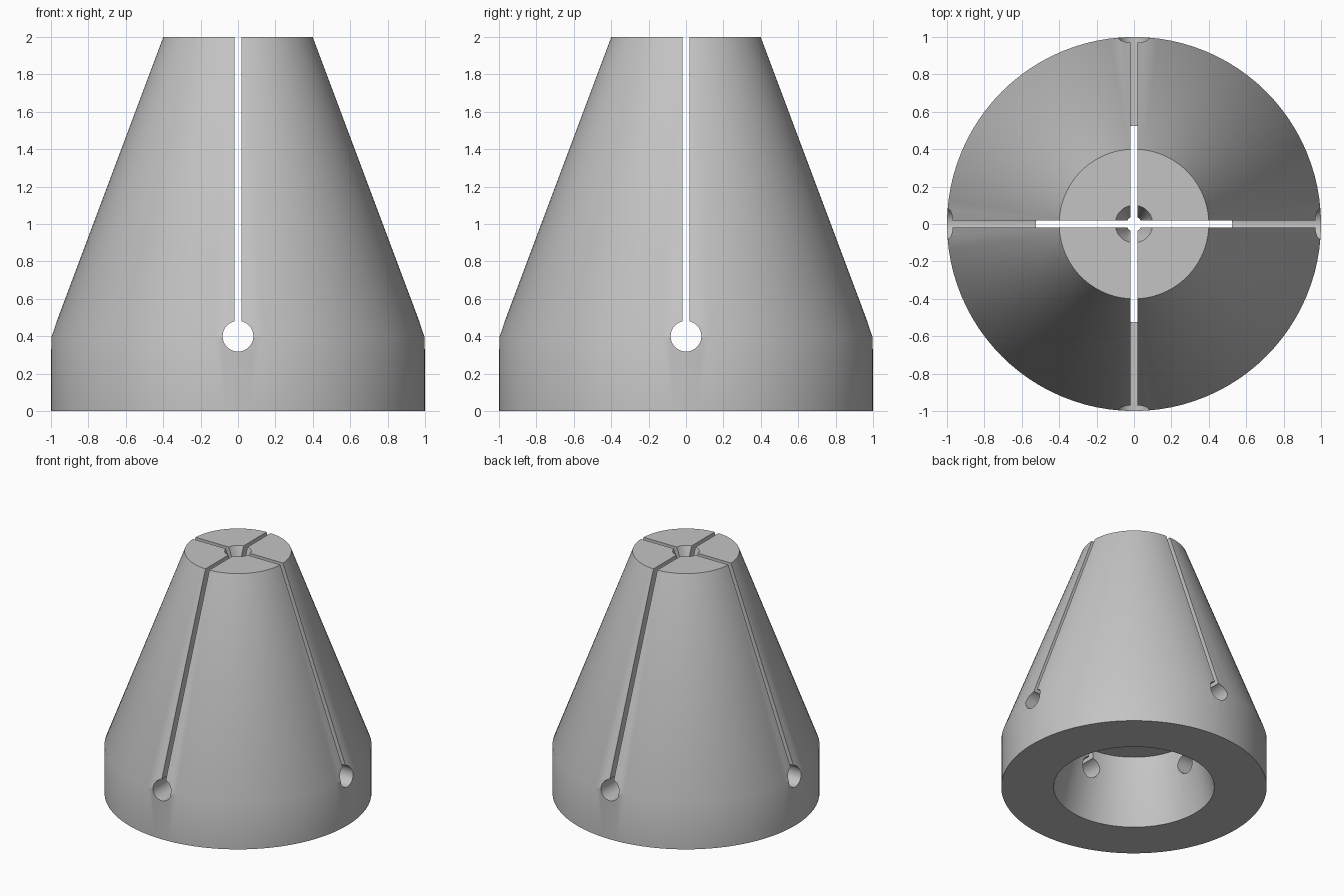
import bpy, bmesh, math

if "Cube" in bpy.data.objects:
    bpy.data.objects.remove(bpy.data.objects["Cube"])

SEG = 96
steel = bpy.data.materials.new("plain grey")
steel.diffuse_color = (0.55, 0.55, 0.55, 1)
steel.use_nodes = True
steel.node_tree.nodes["Principled BSDF"].inputs["Base Color"].default_value = steel.diffuse_color


def make_object(name, bm):
    bmesh.ops.recalc_face_normals(bm, faces=bm.faces)
    me = bpy.data.meshes.new(name)
    bm.to_mesh(me)
    bm.free()
    me.materials.append(steel)
    ob = bpy.data.objects.new(name, me)
    bpy.context.collection.objects.link(ob)
    return ob


def lathe(name, profile):
    """Revolve a closed (radius, height) outline round z."""
    bm = bmesh.new()
    rings = []
    for r, z in profile:
        rings.append([bm.verts.new((r * math.cos(2 * math.pi * i / SEG),
                                    r * math.sin(2 * math.pi * i / SEG), z))
                      for i in range(SEG)])
    for a, b in zip(rings, rings[1:] + rings[:1]):
        for i in range(SEG):
            j = (i + 1) % SEG
            bm.faces.new((a[i], a[j], b[j], b[i]))
    return make_object(name, bm)


def keyhole_cutter(name, angle):
    """Round relief hole with a narrow slot running up out of the top."""
    hole_r, half, hole_z, n = 0.082, 0.018, 0.4, 40
    gap = math.asin(half / hole_r)
    outline = [(half, 2.2), (-half, 2.2)]
    for i in range(n + 1):
        a = math.pi / 2 + gap + (2 * math.pi - 2 * gap) * i / n
        outline.append((hole_r * math.cos(a), hole_z + hole_r * math.sin(a)))
    c, s = math.cos(angle), math.sin(angle)
    bm = bmesh.new()
    ends = [[bm.verts.new((x * c - y * s, x * s + y * c, z)) for x, z in outline]
            for y in (-1.3, 1.3)]
    bm.faces.new(ends[0])
    bm.faces.new(ends[1])
    for i in range(len(outline)):
        j = (i + 1) % len(outline)
        bm.faces.new((ends[0][i], ends[0][j], ends[1][j], ends[1][i]))
    ob = make_object(name, bm)
    ob.hide_render = True
    return ob


# Collet body: outer taper, funnel mouth, fine bore, wide flared base recess
body = lathe("collet_body", [
    (1.0, 0.0), (1.0, 0.4), (0.4, 2.0),
    (0.1, 2.0), (0.04, 1.84), (0.04, 0.55),
    (0.505, 0.55), (0.505, 0.4), (0.605, 0.0)])

# Crossed slots ending in relief holes
bpy.context.view_layer.objects.active = body
body.select_set(True)
for k in range(2):
    cutter = keyhole_cutter("slot_cutter", k * math.pi / 2)
    mod = body.modifiers.new("slot", 'BOOLEAN')
    mod.operation = 'DIFFERENCE'
    mod.solver = 'EXACT'
    mod.object = cutter
    bpy.ops.object.modifier_apply(modifier=mod.name)
    bpy.data.objects.remove(cutter)

bpy.ops.object.shade_smooth_by_angle(angle=math.radians(30))
